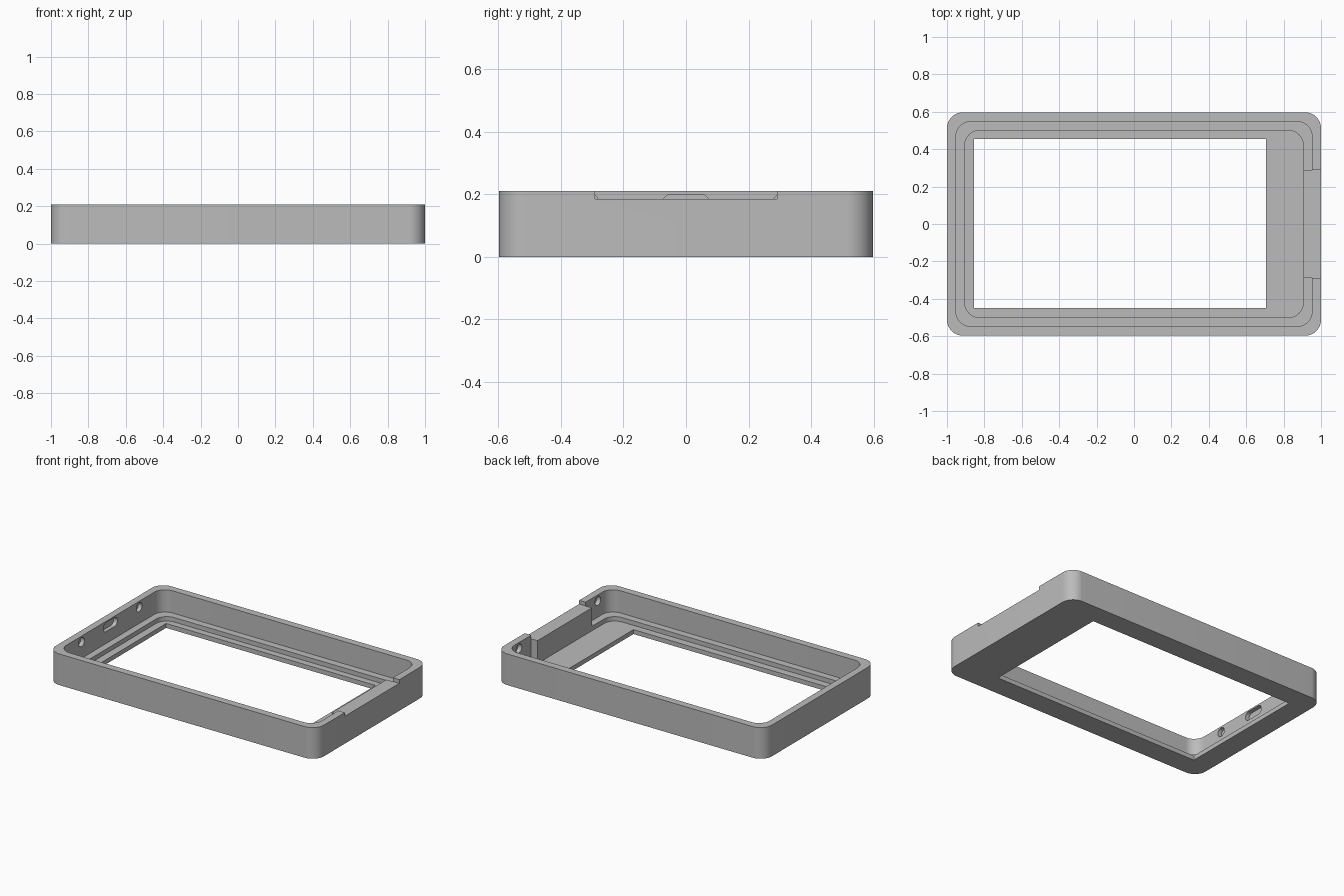
import bpy
import bmesh
from math import sin, cos, pi

cube = bpy.data.objects.get("Cube")
if cube:
    bpy.data.objects.remove(cube, do_unlink=True)

grey = bpy.data.materials.new("plain_grey")
grey.use_nodes = True
colour = (0.5, 0.5, 0.5, 1)
grey.diffuse_color = colour
grey.node_tree.nodes["Principled BSDF"].inputs["Base Color"].default_value = colour


def rounded_rect(half_u, half_v, radius, steps=12, centre=(0, 0)):
    """Counter-clockwise outline, starting on the +u side."""
    points = []
    for i, (su, sv) in enumerate([(1, 1), (-1, 1), (-1, -1), (1, -1)]):
        for k in range(steps + 1):
            a = (i + k / steps) * pi / 2
            points.append((centre[0] + su * (half_u - radius) + radius * cos(a),
                           centre[1] + sv * (half_v - radius) + radius * sin(a)))
    return points


def box_outline(u0, u1, v0, v1):
    return [(u0, v0), (u1, v0), (u1, v1), (u0, v1)]


def prism(name, outline, low, high, along_x=False):
    """Extrude an outline along z, or along x when it lies in the y-z plane."""
    bm = bmesh.new()

    def place(p, w):
        return bm.verts.new((w, *p) if along_x else (*p, w))

    bottom = [place(p, low) for p in outline]
    top = [place(p, high) for p in outline]
    bm.faces.new(bottom[::-1])
    bm.faces.new(top)
    n = len(outline)
    for i in range(n):
        j = (i + 1) % n
        bm.faces.new((bottom[i], bottom[j], top[j], top[i]))
    mesh = bpy.data.meshes.new(name)
    bm.to_mesh(mesh)
    bm.free()
    mesh.materials.append(grey)
    obj = bpy.data.objects.new(name, mesh)
    bpy.context.collection.objects.link(obj)
    return obj


def cut(target, cutter):
    bpy.context.view_layer.objects.active = target
    mod = target.modifiers.new("cut", "BOOLEAN")
    mod.operation = "DIFFERENCE"
    mod.solver = "EXACT"
    mod.object = cutter
    bpy.ops.object.modifier_apply(modifier=mod.name)
    bpy.data.objects.remove(cutter, do_unlink=True)


HEIGHT, LEDGE, FLOOR, NOTCH = 0.21, 0.06, 0.03, 0.185
ABOVE = HEIGHT + 0.1
NOTCH_HALF = 0.29

# Outer case
case = prism("case_frame", rounded_rect(1, 0.597, 0.085), 0, HEIGHT)

# Upper pocket, stepping inward around the thick block on the +x wall
pocket = rounded_rect(0.952, 0.548, 0.08)
pocket += [(0.952, -NOTCH_HALF), (0.905, -NOTCH_HALF),
           (0.905, NOTCH_HALF), (0.952, NOTCH_HALF)]
cut(case, prism("upper_pocket", pocket, LEDGE, ABOVE))

# Lower pocket, leaving a ledge
cut(case, prism("lower_pocket", rounded_rect(0.905, 0.5, 0.08), FLOOR, ABOVE))

# Off-centre window through the floor
cut(case, prism("window", box_outline(-0.855, 0.707, -0.45, 0.455), -0.1, ABOVE))

# Notch in the top of the +x wall
cut(case, prism("notch", box_outline(0.88, 1.1, -NOTCH_HALF, NOTCH_HALF), NOTCH, ABOVE))

# Blind slot and round recesses inside the end walls
slot = rounded_rect(0.075, 0.03, 0.029, 8, (0, 0.17))
cut(case, prism("slot", slot, -0.98, -0.92, True))
for side in (-1, 1):
    for wall, y in ((-1, 0.307), (1, 0.42)):
        hole = rounded_rect(0.03, 0.03, 0.029, 6, (side * y, 0.17))
        x0, x1 = sorted((wall * 0.92, wall * 0.98))
        cut(case, prism("hole", hole, x0, x1, True))

# Smooth rounded corners, crisp edges
bpy.ops.object.select_all(action="DESELECT")
case.select_set(True)
bpy.context.view_layer.objects.active = case
bpy.ops.object.shade_smooth_by_angle(angle=pi / 6)
